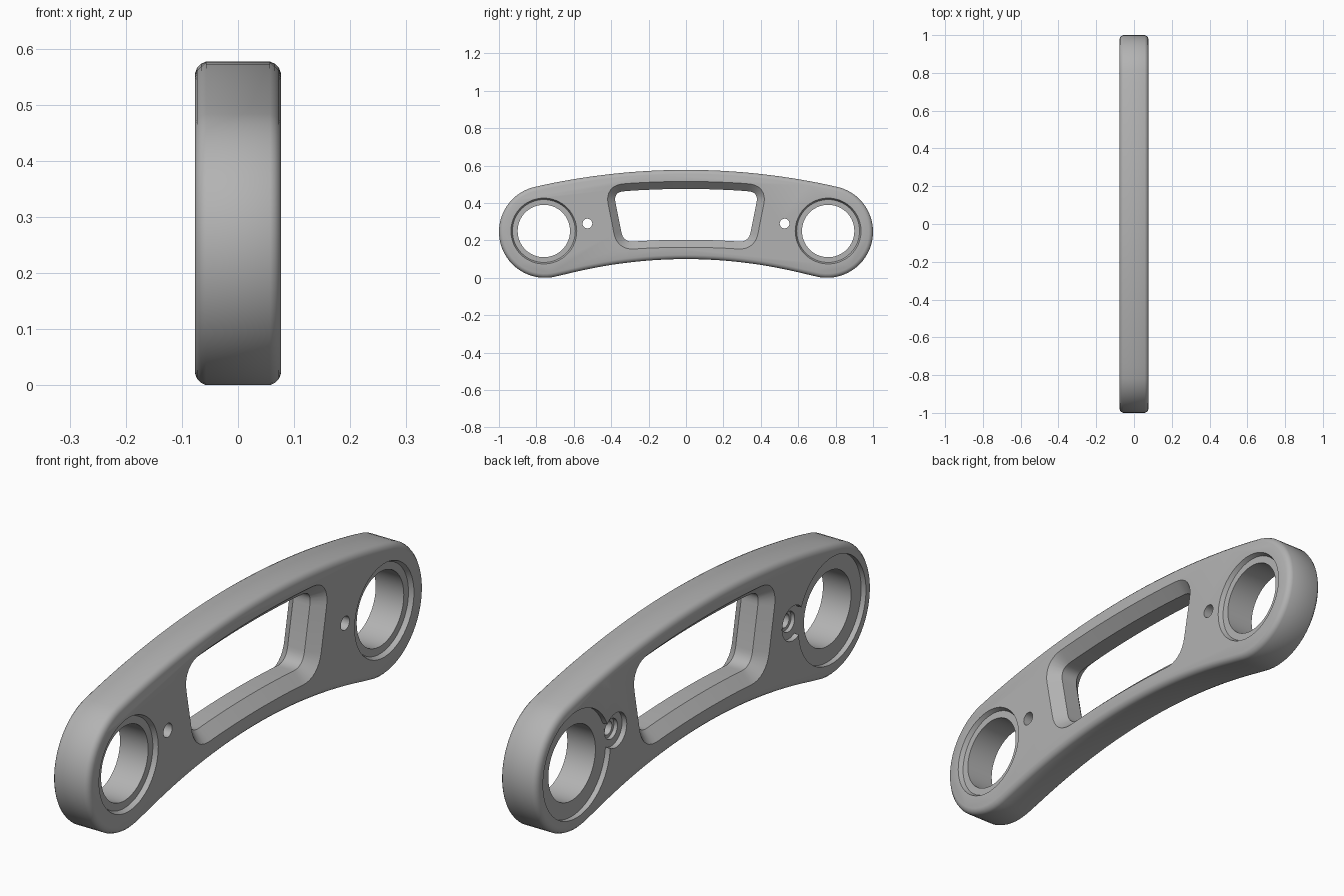
import bpy, bmesh
from math import sin, cos, radians, tau
from mathutils import Vector

if "Cube" in bpy.data.objects:
    bpy.data.objects.remove(bpy.data.objects["Cube"], do_unlink=True)

grey = bpy.data.materials.new("satin_grey")
grey.use_nodes = True
colour = (0.45, 0.45, 0.45, 1)
grey.diffuse_color = colour
grey.node_tree.nodes["Principled BSDF"].inputs["Base Color"].default_value = colour


def mirrored(half):
    """Close a right-hand outline, running bottom to top, across y = 0."""
    return half + [Vector((-p.x, p.y)) for p in reversed(half) if p.x > 1e-4]


def grown(points, distance):
    """Offset a counter-clockwise outline along its normals."""
    out = []
    for i, p in enumerate(points):
        t = (points[(i + 1) % len(points)] - points[i - 1]).normalized()
        out.append(p + Vector((t.y, -t.x)) * distance)
    return out


def loft(name, outline, steps):
    """Closed solid along x; each step is (x, outline offset)."""
    bm = bmesh.new()
    rings = [[bm.verts.new((x, p.x, p.y)) for p in grown(outline, d)] for x, d in steps]
    n = len(outline)
    for a, b in zip(rings, rings[1:]):
        for i in range(n):
            bm.faces.new((a[i], a[(i + 1) % n], b[(i + 1) % n], b[i]))
    bm.faces.new(rings[0])
    bm.faces.new(rings[-1])
    bmesh.ops.recalc_face_normals(bm, faces=bm.faces)
    mesh = bpy.data.meshes.new(name)
    bm.to_mesh(mesh)
    bm.free()
    mesh.materials.append(grey)
    obj = bpy.data.objects.new(name, mesh)
    bpy.context.collection.objects.link(obj)
    return obj


def circle(y, z, r, n):
    return [Vector((y + r * cos(tau * i / n), z + r * sin(tau * i / n))) for i in range(n)]


def corner(a, b, c, setback, n=8):
    """Rounded corner at b between directions to a and c."""
    p, q = b + (a - b).normalized() * setback, b + (c - b).normalized() * setback
    return [p.lerp(b, i / n).lerp(b.lerp(q, i / n), i / n) for i in range(n + 1)]


# Curved body with rounded ends and softened edges
bottom = [Vector((0.69 * i / 14, 0.10 - 0.093 * (i / 14) ** 2)) for i in range(14)]
end = [Vector((0.754 + 0.246 * cos(radians(a)), 0.246 + 0.246 * sin(radians(a))))
       for a in range(-105, 79, 6)]
top = [Vector((0.805 * i / 16, 0.577 - 0.09 * (i / 16) ** 2)) for i in range(15, -1, -1)]
edge = [(0.057, 0), (0.066, -0.004), (0.073, -0.011), (0.077, -0.022)]
body = loft("handle_plate", mirrored(bottom + end + top),
            [(-x, d) for x, d in reversed(edge)] + edge)

# Central window, chamfered on both faces
low, high = Vector((0.335, 0.19)), Vector((0.388, 0.458))
floor = [Vector((0.28 * i / 8, 0.203 - 0.009 * (i / 8) ** 2)) for i in range(8)]
roof = [Vector((0.33 * i / 8, 0.475 - 0.012 * (i / 8) ** 2)) for i in range(7, -1, -1)]
window = mirrored(floor + corner(floor[-1], low, high, 0.055)
                  + corner(low, high, roof[0], 0.055) + roof)
cutters = [loft("window_cutter", window,
                [(-0.1, 0.04), (-0.077, 0.04), (-0.035, 0), (0.035, 0), (0.077, 0.04), (0.1, 0.04)])]

# Stepped large bores and small screw holes, with a keyhole recess on the -x face
for side in (-1, 1):
    cutters.append(loft("bore_cutter", circle(side * 0.76, 0.25, 0.14, 64),
                        [(-0.1, 0.06), (-0.057, 0.06), (-0.057, 0), (0.06, 0),
                         (0.06, 0.028), (0.077, 0.036), (0.1, 0.036)]))
    cutters.append(loft("screw_cutter", circle(side * 0.527, 0.29, 0.026, 32),
                        [(-0.1, 0.039), (-0.0572, 0.039), (-0.0572, 0.012),
                         (-0.042, 0.012), (-0.042, 0), (0.1, 0)]))

bpy.context.view_layer.objects.active = body
for cutter in cutters:
    mod = body.modifiers.new("cut", "BOOLEAN")
    mod.operation, mod.solver, mod.object = "DIFFERENCE", "EXACT", cutter
    bpy.ops.object.modifier_apply(modifier=mod.name)
    bpy.data.objects.remove(cutter, do_unlink=True)

# Smooth curves, sharp machined edges
bpy.ops.object.select_all(action="DESELECT")
body.select_set(True)
bpy.ops.object.shade_smooth_by_angle(angle=radians(28))
